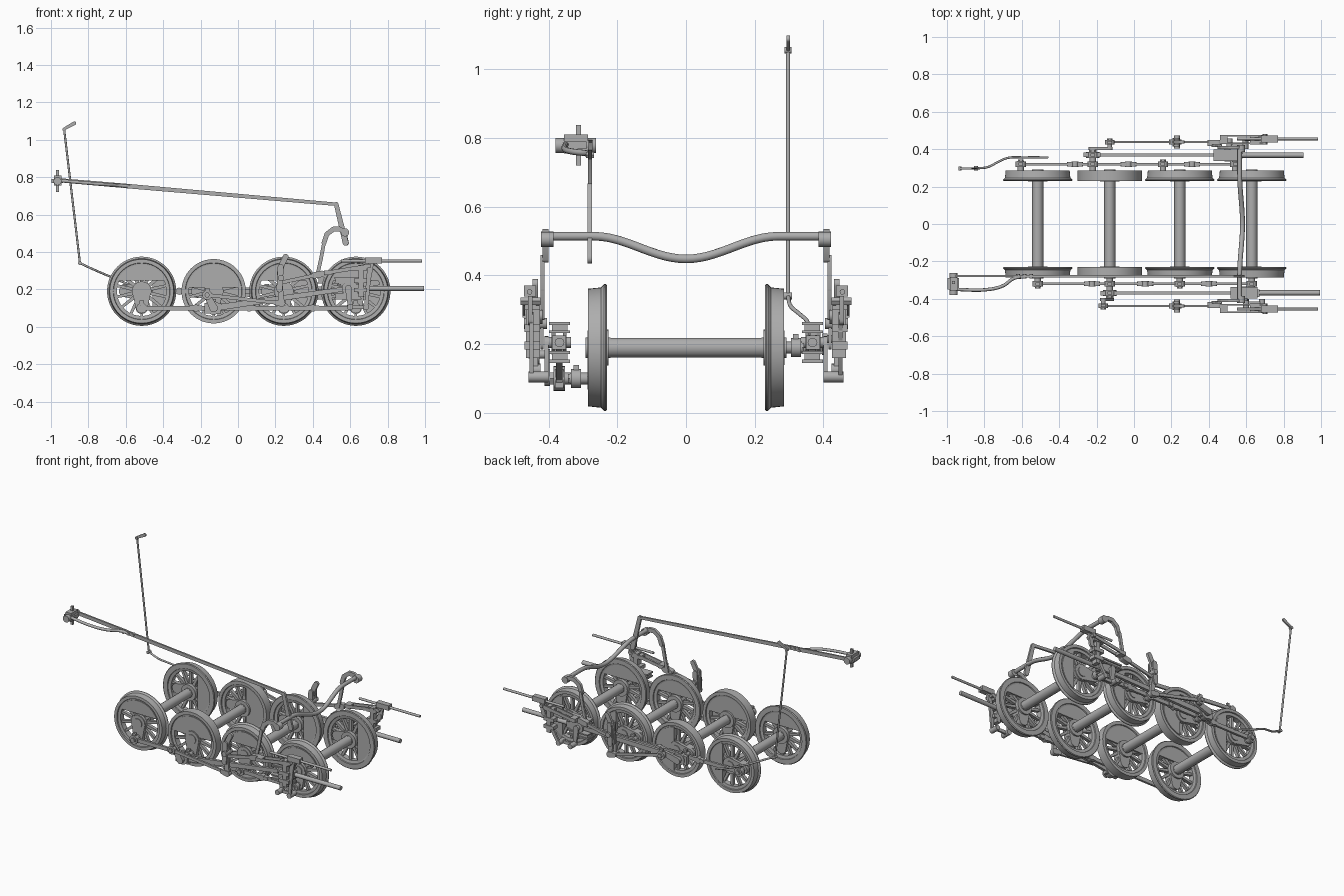
import bpy, bmesh
from math import sin, cos, pi, radians, hypot, asin, atan2
from mathutils import Vector

cube = bpy.data.objects.get("Cube")
if cube:
    bpy.data.objects.remove(cube)

steel = bpy.data.materials.new("grey steel")
steel.use_nodes = True
GREY = (0.42, 0.42, 0.42, 1)
steel.diffuse_color = GREY
steel.node_tree.nodes["Principled BSDF"].inputs["Base Color"].default_value = GREY

AXLES = [-0.515, -0.13, 0.245, 0.63]
AXLE_Z, THROW = 0.19, 0.09


def finish(name, bm):
    bmesh.ops.recalc_face_normals(bm, faces=bm.faces)
    me = bpy.data.meshes.new(name)
    bm.to_mesh(me)
    bm.free()
    me.materials.append(steel)
    me.shade_smooth()
    me.set_sharp_from_angle(angle=radians(35))
    ob = bpy.data.objects.new(name, me)
    bpy.context.collection.objects.link(ob)
    return ob


def circle(x, z, r, n=20):
    return [(x + r * cos(2 * pi * i / n), z + r * sin(2 * pi * i / n)) for i in range(n)]


def prism(bm, pts, y0, y1):
    """Convex x-z outline extruded along y."""
    vs = [bm.verts.new((x, y, z)) for y in (y0, y1) for x, z in pts]
    res = bmesh.ops.convex_hull(bm, input=vs)
    loose = [v for v in res["geom_interior"] if isinstance(v, bmesh.types.BMVert)]
    bmesh.ops.delete(bm, geom=loose, context="VERTS")


def disc(bm, c, r, y0, y1, n=20):
    prism(bm, circle(c[0], c[1], r, n), y0, y1)


def bar(bm, p, q, rp, rq, y0, y1):
    """Round-ended tapered bar in the x-z plane."""
    prism(bm, circle(*p, rp, 16) + circle(*q, rq, 16), y0, y1)


def chain(bm, pts, r, y0, y1):
    for p, q in zip(pts, pts[1:]):
        bar(bm, p, q, r, r, y0, y1)


def box(bm, x0, x1, y0, y1, z0, z1):
    prism(bm, [(x0, z0), (x1, z0), (x1, z1), (x0, z1)], y0, y1)


def lathe(bm, cx, cz, profile, n=56):
    """Closed (radius, y) profile turned about a y axis."""
    rings = [[bm.verts.new((cx + r * cos(2 * pi * i / n), y, cz + r * sin(2 * pi * i / n)))
              for i in range(n)] for r, y in profile]
    for a, b in zip(rings, rings[1:] + rings[:1]):
        for i in range(n):
            j = (i + 1) % n
            bm.faces.new((a[i], a[j], b[j], b[i]))


def tube(name, pts, r, smooth=True):
    cu = bpy.data.curves.new(name, "CURVE")
    cu.dimensions = "3D"
    cu.bevel_depth, cu.bevel_resolution, cu.use_fill_caps = r, 3, True
    if smooth:
        sp = cu.splines.new("BEZIER")
        sp.bezier_points.add(len(pts) - 1)
        for b, p in zip(sp.bezier_points, pts):
            b.co = p
            b.handle_left_type = b.handle_right_type = "AUTO"
    else:
        sp = cu.splines.new("POLY")
        sp.points.add(len(pts) - 1)
        for b, p in zip(sp.points, pts):
            b.co = (*p, 1)
    cu.materials.append(steel)
    ob = bpy.data.objects.new(name, cu)
    bpy.context.collection.objects.link(ob)


def wheel(name, cx, s, crank, main):
    bm = bmesh.new()
    # tyre: the main driver has no flange
    edge = [(0.172, 0.23), (0.172, 0.285)] if main else \
        [(0.181, 0.23), (0.185, 0.234), (0.185, 0.238), (0.175, 0.247), (0.171, 0.285)]
    lathe(bm, cx, AXLE_Z, [(r, s * y) for r, y in edge + [(0.152, 0.285), (0.150, 0.278),
          (0.132, 0.276), (0.132, 0.24), (0.150, 0.236), (0.152, 0.23)]])
    for i in range(14):
        a = 2 * pi * (i + 0.5) / 14
        bar(bm, (cx + 0.04 * cos(a), AXLE_Z + 0.04 * sin(a)),
            (cx + 0.136 * cos(a), AXLE_Z + 0.136 * sin(a)), 0.010, 0.007, s * 0.247, s * 0.268)
    # hub, crank boss and counterweight
    disc(bm, (cx, AXLE_Z), 0.052, s * 0.226, s * 0.284, 32)
    disc(bm, (cx, AXLE_Z), 0.030, s * 0.22, s * 0.292, 32)
    pin = (cx + THROW * cos(crank), AXLE_Z + THROW * sin(crank))
    bar(bm, (cx, AXLE_Z), pin, 0.05, 0.032, s * 0.236, s * 0.287)
    half = radians(82 if main else 66)
    arc = [crank + pi - half + 2 * half * i / 24 for i in range(25)]
    prism(bm, [(cx + 0.142 * cos(a), AXLE_Z + 0.142 * sin(a)) for a in arc], s * 0.238, s * 0.281)
    finish(name, bm)
    return pin


def rod_eye(bm, c, r, y0, y1):
    """Bearing eye with oil cup and retaining nut."""
    disc(bm, c, r, y0, y1)
    m, s = (y0 + y1) / 2, (1 if y1 > y0 else -1)
    box(bm, c[0] - 0.012, c[0] + 0.012, m - 0.008, m + 0.008, c[1], c[1] + r + 0.012)
    disc(bm, c, r * 0.55, y1, y1 + s * 0.010, 6)


def running_gear(side, s, crank):
    pins = [wheel(f"{side}_wheel_{i + 1}", cx, s, crank, i == 1) for i, cx in enumerate(AXLES)]

    # coupling rods with knuckle joints
    bm = bmesh.new()
    for i, p in enumerate(pins):
        disc(bm, p, 0.017, s * 0.28, s * (0.40 if i == 1 else 0.338))
        rod_eye(bm, p, 0.028, s * 0.306, s * 0.334)
    for (p, q), off in zip(zip(pins, pins[1:]), (-0.095, -0.185, 0.155)):
        bar(bm, p, q, 0.012, 0.012, s * 0.313, s * 0.327)
        k = (q[0] + off, q[1]) if off < 0 else (p[0] + off, p[1])
        disc(bm, k, 0.019, s * 0.306, s * 0.334)
        bar(bm, (k[0] - 0.03, k[1]), (k[0] + 0.03, k[1]), 0.013, 0.013, s * 0.308, s * 0.332)
    finish(f"{side}_coupling_rod", bm)

    # main rod, crosshead and piston rod
    big = pins[1]
    wrist = (0.59 if s < 0 else 0.50, 0.205)
    bm = bmesh.new()
    rod_eye(bm, big, 0.036, s * 0.352, s * 0.385)
    bar(bm, big, wrist, 0.017, 0.012, s * 0.360, s * 0.378)
    box(bm, big[0] - 0.05, big[0] + 0.04, s * 0.357, s * 0.381, big[1] - 0.028, big[1] + 0.028)
    finish(f"{side}_main_rod", bm)

    bm = bmesh.new()
    x = wrist[0]
    for z0, z1 in ((0.145, 0.155), (0.172, 0.180), (0.232, 0.240), (0.255, 0.265)):
        box(bm, x - 0.075, x + 0.07, s * 0.338, s * 0.398, z0, z1)
    for z0, z1 in ((0.15, 0.178), (0.235, 0.26)):
        box(bm, x - 0.07, x + 0.065, s * 0.345, s * 0.39, z0, z1)
    prism(bm, circle(x, 0.205, 0.035) + [(x + 0.06, 0.225), (x + 0.06, 0.185)], s * 0.348, s * 0.358)
    prism(bm, circle(x, 0.205, 0.035) + [(x + 0.06, 0.225), (x + 0.06, 0.185)], s * 0.380, s * 0.392)
    disc(bm, wrist, 0.016, s * 0.335, s * 0.41)
    box(bm, x + 0.03, x + 0.08, s * 0.35, s * 0.39, 0.185, 0.225)
    # drop arm
    bar(bm, wrist, (x + 0.01, 0.105), 0.018, 0.012, s * 0.40, s * 0.412)
    finish(f"{side}_crosshead", bm)
    tube(f"{side}_piston_rod", [(x + 0.05, s * 0.368, 0.205),
                                (0.995 if s < 0 else 0.905, s * 0.368, 0.205)], 0.014, False)

    # return crank and eccentric rod
    ret = (-0.165, 0.17) if s < 0 else (-0.13, 0.215)
    foot = (0.235, 0.125)
    bm = bmesh.new()
    bar(bm, big, ret, 0.022, 0.016, s * 0.395, s * 0.412)
    disc(bm, ret, 0.012, s * 0.40, s * 0.455)
    rod_eye(bm, ret, 0.026, s * 0.426, s * 0.448)
    bar(bm, ret, foot, 0.010, 0.009, s * 0.432, s * 0.444)
    bar(bm, (0.20, 0.13), foot, 0.014, 0.018, s * 0.424, s * 0.452)
    finish(f"{side}_eccentric_rod", bm)

    # curved expansion link on its trunnion
    bm = bmesh.new()
    curve = [(0.255, 0.375), (0.235, 0.335), (0.224, 0.29), (0.222, 0.24), (0.228, 0.18), foot]
    chain(bm, curve, 0.015, s * 0.430, s * 0.446)
    for y in (0.415, 0.452):
        bar(bm, (0.228, 0.32), (0.222, 0.20), 0.016, 0.016, s * y, s * (y + 0.009))
    disc(bm, (0.23, 0.26), 0.016, s * 0.405, s * 0.472)
    finish(f"{side}_expansion_link", bm)

    # forked radius rod
    bm = bmesh.new()
    pivot = (0.70, 0.325)
    bar(bm, (0.225, 0.235), (0.48, 0.29), 0.010, 0.010, s * 0.432, s * 0.444)
    box(bm, 0.46, 0.50, s * 0.428, s * 0.476, 0.278, 0.302)
    for y in (0.428, 0.468):
        bar(bm, (0.48, 0.29), pivot, 0.010, 0.011, s * y, s * (y + 0.008))
    bar(bm, (0.41, 0.275), (0.45, 0.283), 0.017, 0.017, s * 0.418, s * 0.450)
    finish(f"{side}_radius_rod", bm)

    # combination lever, union link, valve crosshead and stem
    bm = bmesh.new()
    foot2 = (x + 0.095, 0.105)
    bar(bm, (0.715, 0.355), (0.70, 0.27), 0.014, 0.014, s * 0.446, s * 0.460)
    bar(bm, (0.70, 0.28), foot2, 0.013, 0.010, s * 0.444, s * 0.456)
    bar(bm, (x + 0.01, 0.105), foot2, 0.010, 0.010, s * 0.414, s * 0.426)
    for p in (foot2, (x + 0.01, 0.105)):
        disc(bm, p, 0.016, s * 0.40, s * 0.458)
    disc(bm, pivot, 0.013, s * 0.424, s * 0.482, 6)
    box(bm, 0.68, 0.77, s * 0.436, s * 0.472, 0.338, 0.37)
    finish(f"{side}_combination_lever", bm)
    tube(f"{side}_valve_stem", [(0.55, s * 0.455, 0.352), (0.985, s * 0.455, 0.352)], 0.008, False)

    # valve guide bracket in front of the crosshead
    bm = bmesh.new()
    for z in (0.185, 0.235, 0.30):
        box(bm, 0.62, 0.69, s * 0.425, s * 0.47, z, z + 0.022)
    box(bm, 0.645, 0.672, s * 0.425, s * 0.465, 0.16, 0.33)
    finish(f"{side}_valve_bracket", bm)

    # lifting arm from the reversing shaft
    bm = bmesh.new()
    arm = [(0.572, 0.505), (0.545, 0.522), (0.51, 0.522), (0.475, 0.495), (0.46, 0.45)]
    chain(bm, arm, 0.013, s * 0.400, s * 0.418)
    chain(bm, [(0.46, 0.45), (0.443, 0.36), (0.425, 0.28)], 0.010, s * 0.412, s * 0.424)
    disc(bm, arm[0], 0.022, s * 0.385, s * 0.422)
    finish(f"{side}_lifting_arm", bm)


running_gear("right", -1, -pi / 2)
running_gear("left", 1, pi)

for i, cx in enumerate(AXLES):
    tube(f"axle_{i + 1}", [(cx, -0.25, AXLE_Z), (cx, 0.25, AXLE_Z)], 0.03, False)

# reversing shaft, dipped in the middle
path = []
for i in range(-20, 21):
    y = i * 0.0205
    dip = 0.5 + 0.5 * cos(pi * min(abs(y) / 0.27, 1))
    path.append((0.565 + 0.015 * dip, y, 0.514 - 0.066 * dip))
tube("reversing_shaft", path, 0.013, False)

# reach rod, its lever and the screw bracket
bm = bmesh.new()
bar(bm, (-0.60, 0.753), (0.525, 0.655), 0.012, 0.009, -0.285, -0.274)
bar(bm, (-0.95, 0.783), (-0.60, 0.753), 0.011, 0.012, -0.283, -0.272)
bar(bm, (0.525, 0.655), (0.575, 0.45), 0.012, 0.016, -0.287, -0.273)
for x in (-0.62, -0.585, -0.55):
    disc(bm, (x, 0.75), 0.010, -0.291, -0.268, 6)
finish("reach_rod", bm)
tube("reach_rod_fork", [(-0.96, -0.35, 0.782), (-0.78, -0.35, 0.766), (-0.70, -0.33, 0.76),
                        (-0.64, -0.29, 0.755), (-0.58, -0.282, 0.751)], 0.009)
bm = bmesh.new()
box(bm, -0.985, -0.945, -0.355, -0.285, 0.755, 0.81)
disc(bm, (-0.965, 0.778), 0.022, -0.38, -0.262, 12)
box(bm, -0.998, -0.935, -0.35, -0.29, 0.768, 0.79)
box(bm, -0.972, -0.958, -0.32, -0.306, 0.72, 0.838)
finish("screw_bracket", bm)

# hand lever with its bent drive rod
tube("lever_rod", [(-0.93, 0.297, 1.06), (-0.845, 0.297, 0.34)], 0.006, False)
tube("lever_drive", [(-0.845, 0.297, 0.34), (-0.78, 0.305, 0.31), (-0.73, 0.33, 0.288),
                     (-0.68, 0.352, 0.267), (-0.58, 0.356, 0.225), (-0.46, 0.356, 0.18)], 0.006)
bm = bmesh.new()
bar(bm, (-0.93, 1.058), (-0.875, 1.088), 0.007, 0.010, 0.292, 0.302)
disc(bm, (-0.93, 1.055), 0.009, 0.287, 0.307)
disc(bm, (-0.845, 0.34), 0.010, 0.285, 0.309)
finish("lever_handle", bm)
